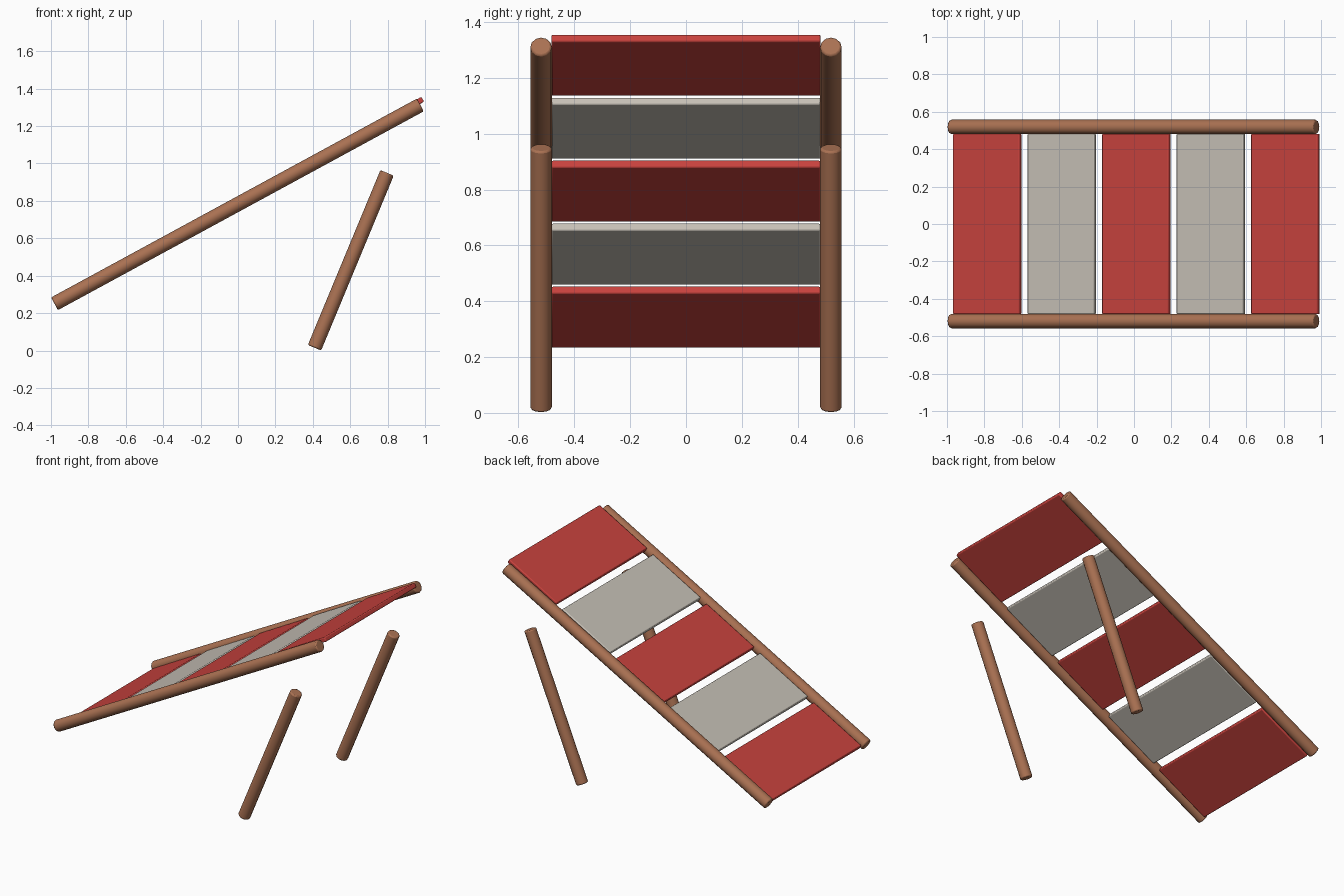
import bpy, math
from mathutils import Vector

if "Cube" in bpy.data.objects:
    bpy.data.objects.remove(bpy.data.objects["Cube"])


def material(name, rgb):
    m = bpy.data.materials.new(name)
    m.diffuse_color = (*rgb, 1.0)
    m.use_nodes = True
    m.node_tree.nodes["Principled BSDF"].inputs["Base Color"].default_value = m.diffuse_color
    return m


wood = material("brown wood", (0.40, 0.165, 0.085))
red = material("red paint", (0.58, 0.055, 0.047))
white = material("off white paint", (0.57, 0.53, 0.47))


def finish(obj, name, mat, bevel):
    obj.name = name
    obj.data.materials.append(mat)
    b = obj.modifiers.new("soft edges", "BEVEL")
    b.width = bevel
    b.segments = 2
    b.limit_method = "ANGLE"
    b.angle_limit = math.radians(50)
    bpy.ops.object.shade_smooth_by_angle(angle=math.radians(40))


def pole(name, start, end, radius=0.0385):
    a, b = Vector(start), Vector(end)
    d = b - a
    bpy.ops.mesh.primitive_cylinder_add(vertices=12, radius=radius, depth=d.length,
                                        location=(a + b) / 2)
    obj = bpy.context.object
    # tilt within the xz plane only
    obj.rotation_euler = (0, math.atan2(d.x, d.z), 0)
    finish(obj, name, wood, 0.007)


# Side rails and the loose support legs below them
for side, y in (("front", -0.519), ("back", 0.519)):
    pole(side + "_rail", (-0.981, y, 0.25), (0.975, y, 1.313))
    pole(side + "_leg", (0.409, y, 0.015), (0.797, y, 0.95))

# Five slanted boards in alternating colours
tilt = math.radians(28.9)
for i in range(5):
    k = i - 2
    bpy.ops.mesh.primitive_cube_add(size=1, location=(0.0125 + 0.3985 * k, 0, 0.794 + 0.2255 * k))
    board = bpy.context.object
    board.scale = (0.407, 0.964, 0.03)
    board.rotation_euler = (0, -tilt, 0)
    bpy.ops.object.transform_apply(location=False, rotation=False, scale=True)
    finish(board, f"board_{i + 1}", white if i % 2 else red, 0.006)
